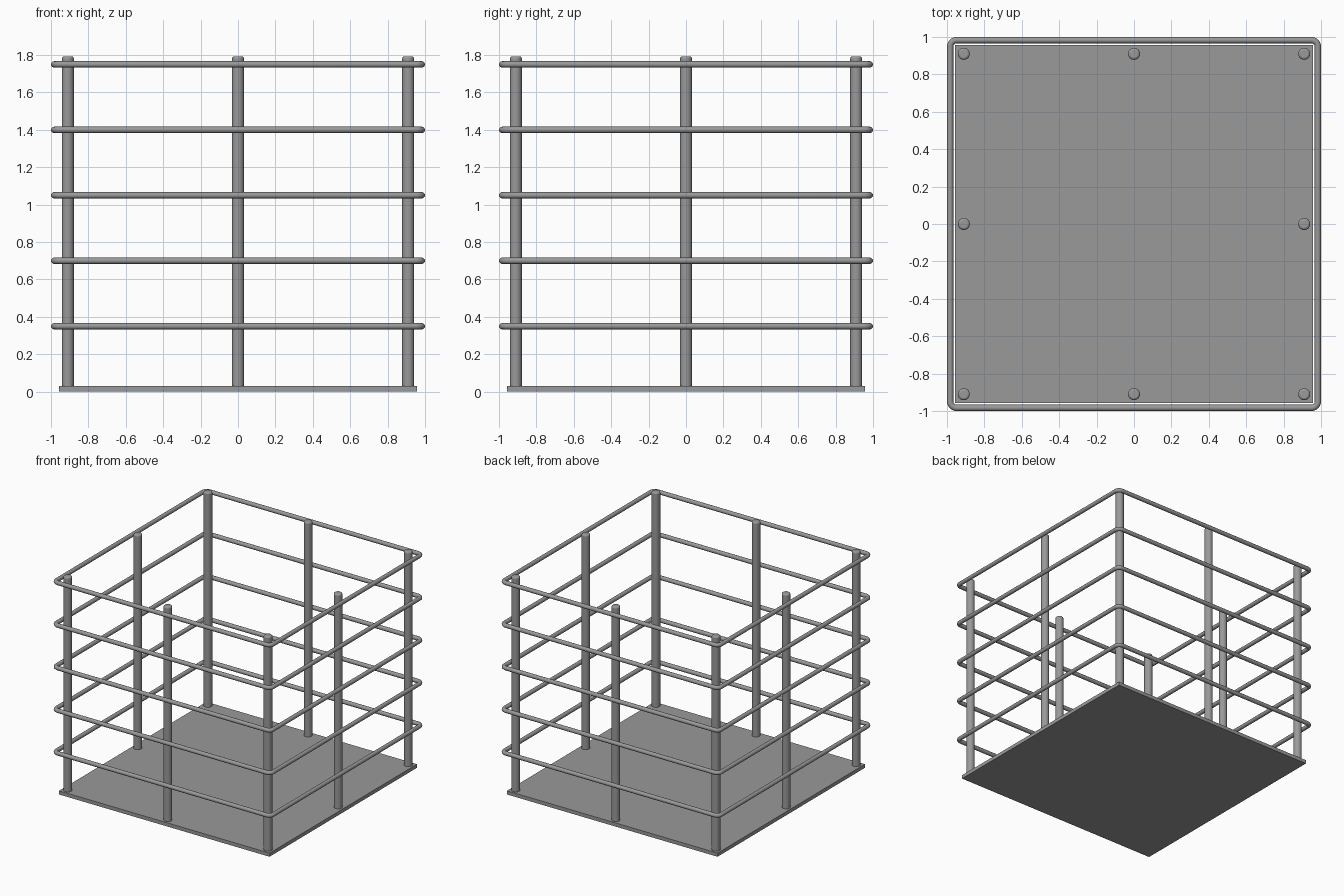
import bpy
from math import sin, cos, pi, radians

cube = bpy.data.objects.get("Cube")
if cube:
    bpy.data.objects.remove(cube, do_unlink=True)

# One grey metal for the whole cage
GREY = (0.32, 0.32, 0.32, 1)
metal = bpy.data.materials.new("grey_metal")
metal.use_nodes = True
metal.diffuse_color = GREY
metal.node_tree.nodes["Principled BSDF"].inputs["Base Color"].default_value = GREY

BASE_HALF, BASE_TOP = 0.957, 0.03
POST_AT, POST_R, POST_TOP = 0.91, 0.032, 1.793
RAIL_R, RAIL_BEND = 0.017, 0.035
RAIL_HALF = 1 - RAIL_R


def add_post(name, x, y):
    """Upright round post with a softened top, sunk slightly into the base."""
    bottom = BASE_TOP - 0.02
    bpy.ops.mesh.primitive_cylinder_add(
        vertices=32, radius=POST_R, depth=POST_TOP - bottom,
        location=(x, y, (POST_TOP + bottom) / 2))
    post = bpy.context.object
    post.name = name
    post.data.materials.append(metal)
    bpy.ops.object.shade_smooth_by_angle(angle=radians(30))
    bevel = post.modifiers.new("soft_ends", "BEVEL")
    bevel.width = 0.012
    bevel.segments = 3
    bevel.limit_method = "ANGLE"


def add_rail(name, z, steps=8):
    """Closed square ring of round bar with bent corners."""
    curve = bpy.data.curves.new(name, "CURVE")
    curve.dimensions = "3D"
    curve.bevel_depth = RAIL_R
    curve.bevel_resolution = 4
    c = RAIL_HALF - RAIL_BEND
    points = []
    for i, (sx, sy) in enumerate([(1, 1), (-1, 1), (-1, -1), (1, -1)]):
        for k in range(steps + 1):
            a = (i + k / steps) * pi / 2
            points.append((sx * c + RAIL_BEND * cos(a), sy * c + RAIL_BEND * sin(a)))
    spline = curve.splines.new("POLY")
    spline.points.add(len(points) - 1)
    for p, (x, y) in zip(spline.points, points):
        p.co = (x, y, z, 1)
    spline.use_cyclic_u = True
    spline.use_smooth = True
    curve.materials.append(metal)
    rail = bpy.data.objects.new(name, curve)
    bpy.context.collection.objects.link(rail)


# Flat base plate
bpy.ops.mesh.primitive_cube_add(size=1, location=(0, 0, BASE_TOP / 2))
base = bpy.context.object
base.name = "base_plate"
base.scale = (2 * BASE_HALF, 2 * BASE_HALF, BASE_TOP)
base.data.materials.append(metal)

# Posts at the corners and the middle of each side
for row, y in (("front", -1), ("middle", 0), ("back", 1)):
    for side, x in (("right", -1), ("centre", 0), ("left", 1)):
        if x or y:
            add_post(f"{row}_{side}_post", x * POST_AT, y * POST_AT)

# Five evenly spaced rails
for n in range(1, 6):
    add_rail(f"rail_{n}", 0.35 * n)
